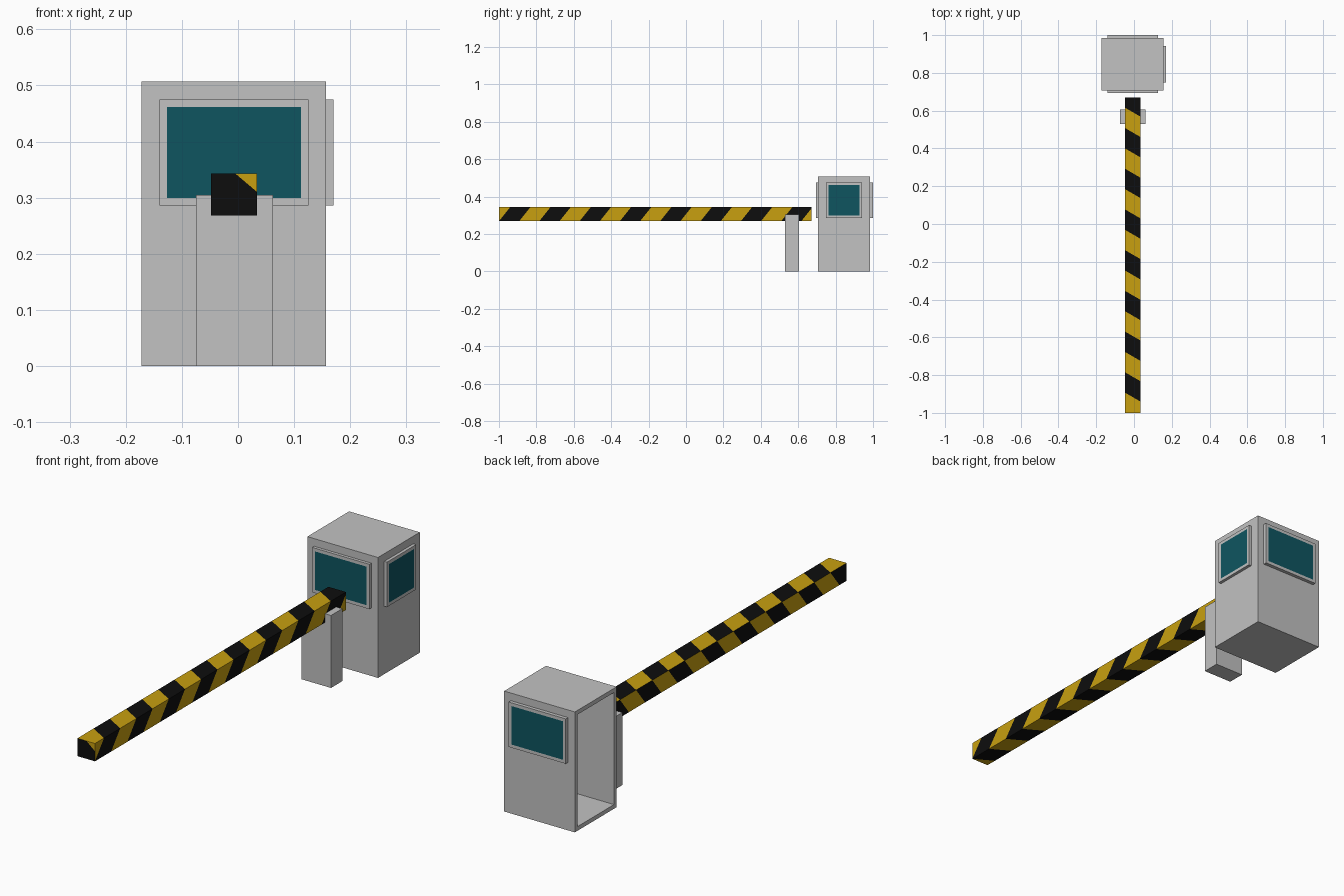
import bpy, bmesh, math
from mathutils import Vector

if "Cube" in bpy.data.objects:
    bpy.data.objects.remove(bpy.data.objects["Cube"])


def material(name, rgb):
    m = bpy.data.materials.new(name)
    m.diffuse_color = (*rgb, 1)
    m.use_nodes = True
    m.node_tree.nodes["Principled BSDF"].inputs["Base Color"].default_value = m.diffuse_color
    return m


GREY = material("light_grey", (0.54, 0.54, 0.54))
GLASS = material("teal_glass", (0.0045, 0.091, 0.118))
YELLOW = material("yellow", (0.58, 0.35, 0.005))
BLACK = material("black", (0.004, 0.004, 0.004))


def box_bm(lo, hi):
    bm = bmesh.new()
    bmesh.ops.create_cube(bm, size=1)
    for v in bm.verts:
        v.co = Vector([lo[i] + (v.co[i] + 0.5) * (hi[i] - lo[i]) for i in range(3)])
    bm.normal_update()
    return bm


def finish(bm, name, mats):
    me = bpy.data.meshes.new(name)
    bm.to_mesh(me)
    bm.free()
    for m in mats:
        me.materials.append(m)
    ob = bpy.data.objects.new(name, me)
    bpy.context.collection.objects.link(ob)
    return ob


def face_towards(bm, direction):
    return max(bm.faces, key=lambda f: f.normal.dot(Vector(direction)))


# booth: hollow box, open on the left side
bm = box_bm((-0.172, 0.707, 0), (0.157, 0.985, 0.507))
door = face_towards(bm, (-1, 0, 0))
bmesh.ops.inset_individual(bm, faces=[door], thickness=0.025)
inner = bmesh.ops.extrude_discrete_faces(bm, faces=[door])["faces"][0]
bmesh.ops.translate(bm, verts=inner.verts[:], vec=(0.304, 0, 0))
finish(bm, "booth", [GREY])


# windows: raised frame with glass inset in the outward face
def window(name, lo, hi, out):
    bm = box_bm(lo, hi)
    glass = face_towards(bm, out)
    bmesh.ops.inset_individual(bm, faces=[glass], thickness=0.019)
    glass.material_index = 1
    finish(bm, name, [GREY, GLASS])


window("front_window", (-0.14, 0.694, 0.286), (0.126, 0.707, 0.475), (0, -1, 0))
window("back_window", (-0.14, 0.985, 0.286), (0.126, 1.0, 0.475), (0, 1, 0))
window("right_window", (0.157, 0.748, 0.286), (0.17, 0.942, 0.475), (1, 0, 0))

# support post under the bar
finish(box_bm((-0.075, 0.53, 0), (0.062, 0.605, 0.305)), "post", [GREY])

# barrier bar: each long side is cut along slanted stripe planes
LO, HI = Vector((-0.048, -1.0, 0.268)), Vector((0.034, 0.67, 0.343))
HALF = 0.2155 / 2
SLANT = Vector((0.58, 1, -0.8))
ORIGIN = Vector((HI.x, -0.94, HI.z))      # start of a black stripe


def stripe_pos(p, normal):
    shift = 1 if normal.x < -0.5 else 0   # left side runs in opposite phase
    return (p - ORIGIN).dot(SLANT) / HALF + shift


def cut(bm, faces, co, no):
    geom = set(faces)
    for f in faces:
        geom.update(f.edges)
        geom.update(f.verts)
    bmesh.ops.bisect_plane(bm, geom=list(geom), dist=1e-6, plane_co=co, plane_no=no)


bm = box_bm(LO, HI)
bmesh.ops.split_edges(bm, edges=bm.edges[:])
bm.normal_update()
for k in range(-2, 18):
    sides = [f for f in bm.faces if abs(f.normal.y) < 0.5]
    cut(bm, sides, ORIGIN + Vector((0, k * HALF, 0)), SLANT)
    bm.normal_update()

# front end: black with a yellow corner
corner_no = Vector((0.033, 0, 0.039))
corner_co = Vector((-0.005, -1, HI.z))
cut(bm, [f for f in bm.faces if f.normal.y < -0.5], corner_co, corner_no)
bm.normal_update()
for f in bm.faces:
    c = f.calc_center_median()
    if f.normal.y > 0.5:
        black = True
    elif f.normal.y < -0.5:
        black = (c - corner_co).dot(corner_no) < 0
    else:
        black = math.floor(stripe_pos(c, f.normal)) % 2 == 0
    f.material_index = 1 if black else 0
finish(bm, "barrier_bar", [YELLOW, BLACK])
